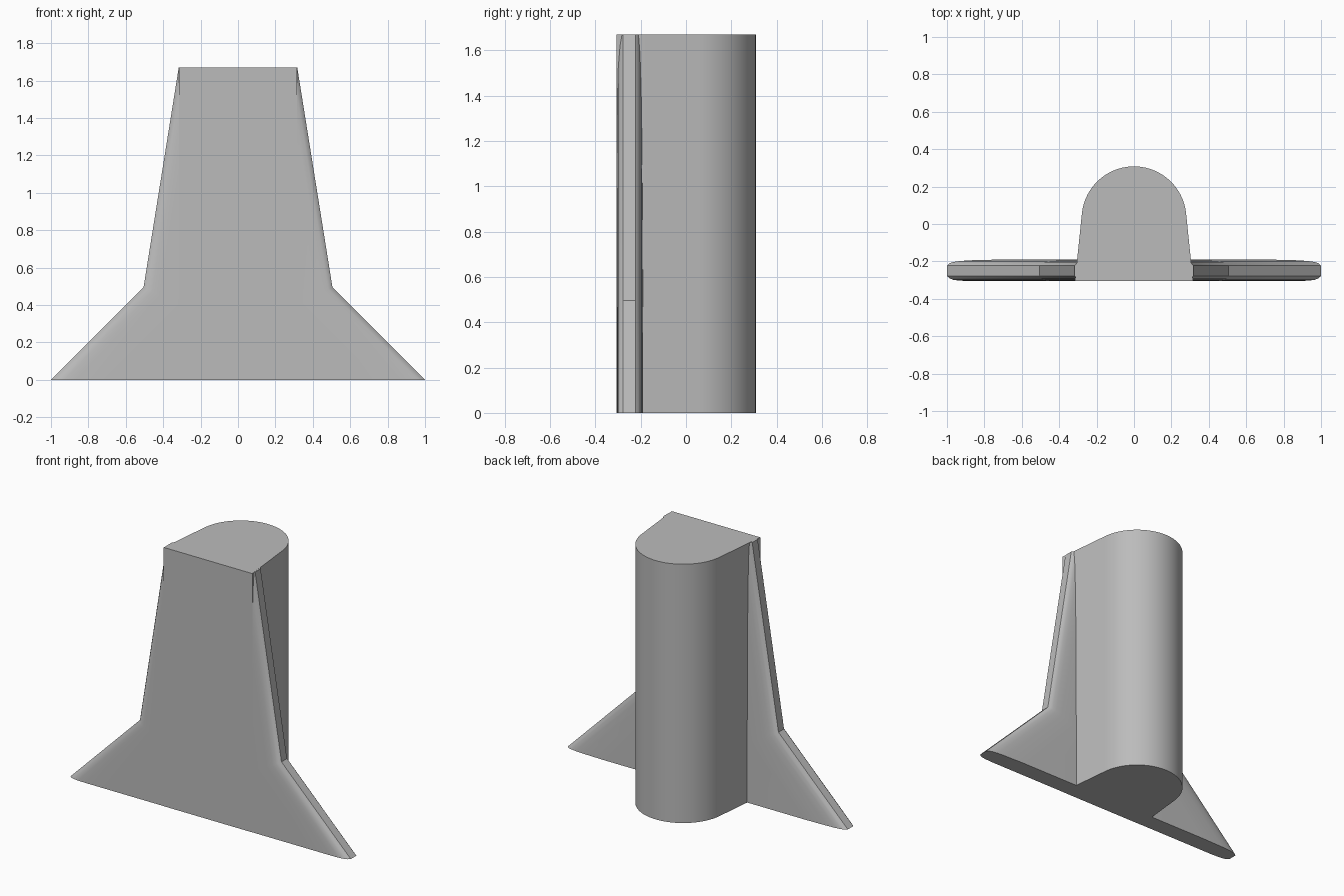
import bpy
import bmesh
import math

cube = bpy.data.objects.get("Cube")
if cube:
    bpy.data.objects.remove(cube, do_unlink=True)

HEIGHT = 1.67
FRONT = -0.306

grey = bpy.data.materials.new("plain grey")
grey.use_nodes = True
colour = (0.5, 0.5, 0.5, 1)
grey.diffuse_color = colour
grey.node_tree.nodes["Principled BSDF"].inputs["Base Color"].default_value = colour


def loft(name, rings):
    """Skin a stack of closed rings and cap both ends."""
    bm = bmesh.new()
    rows = [[bm.verts.new(p) for p in ring] for ring in rings]
    count = len(rows[0])
    for low, high in zip(rows, rows[1:]):
        for i in range(count):
            j = (i + 1) % count
            bm.faces.new((low[i], low[j], high[j], high[i]))
    bm.faces.new(rows[0][::-1])
    bm.faces.new(rows[-1])
    bmesh.ops.recalc_face_normals(bm, faces=bm.faces)
    mesh = bpy.data.meshes.new(name)
    bm.to_mesh(mesh)
    bm.free()
    mesh.materials.append(grey)
    obj = bpy.data.objects.new(name, mesh)
    bpy.context.collection.objects.link(obj)
    bpy.ops.object.select_all(action="DESELECT")
    obj.select_set(True)
    bpy.context.view_layer.objects.active = obj
    bpy.ops.object.shade_smooth_by_angle(angle=math.radians(35))
    return obj


# Column: flat front, slightly tapering sides, round back
profile = [(-0.316, FRONT), (0.316, FRONT)]
steps = 40
for i in range(steps + 1):
    a = math.radians(6 + 168 * i / steps)
    profile.append((0.28 * math.cos(a), 0.028 + 0.28 * math.sin(a)))
loft("column", [[(x, y, z) for x, y in profile] for z in (0, HEIGHT)])

# Fin cross-section: inset from the outer edge and depth, front to back
section = [(0.2, -0.305), (0.09, -0.305), (0.05, -0.303), (0.025, -0.299),
           (0.01, -0.291), (0.0, -0.278), (0.0, -0.222), (0.01, -0.21),
           (0.025, -0.203), (0.05, -0.198), (0.09, -0.194), (0.2, -0.19)]


def fin_ring(side, x, z, dx, dz):
    """Section placed at one corner of the fin outline, closed inside the column."""
    ring = [(side * (x - dx * d), y, z - dz * d) for d, y in section]
    inner_z = z - dz * 0.2
    return [(0, -0.305, inner_z)] + ring + [(0, -0.19, inner_z)]


# Fins: straight upper edge, then a flared foot
for name, side in (("left_fin", 1), ("right_fin", -1)):
    loft(name, [fin_ring(side, 1.0, 0, 1.414, 0),
                fin_ring(side, 0.505, 0.495, 0.936, 0.478),
                fin_ring(side, 0.317, HEIGHT - 0.001, 1.013, 0)])
